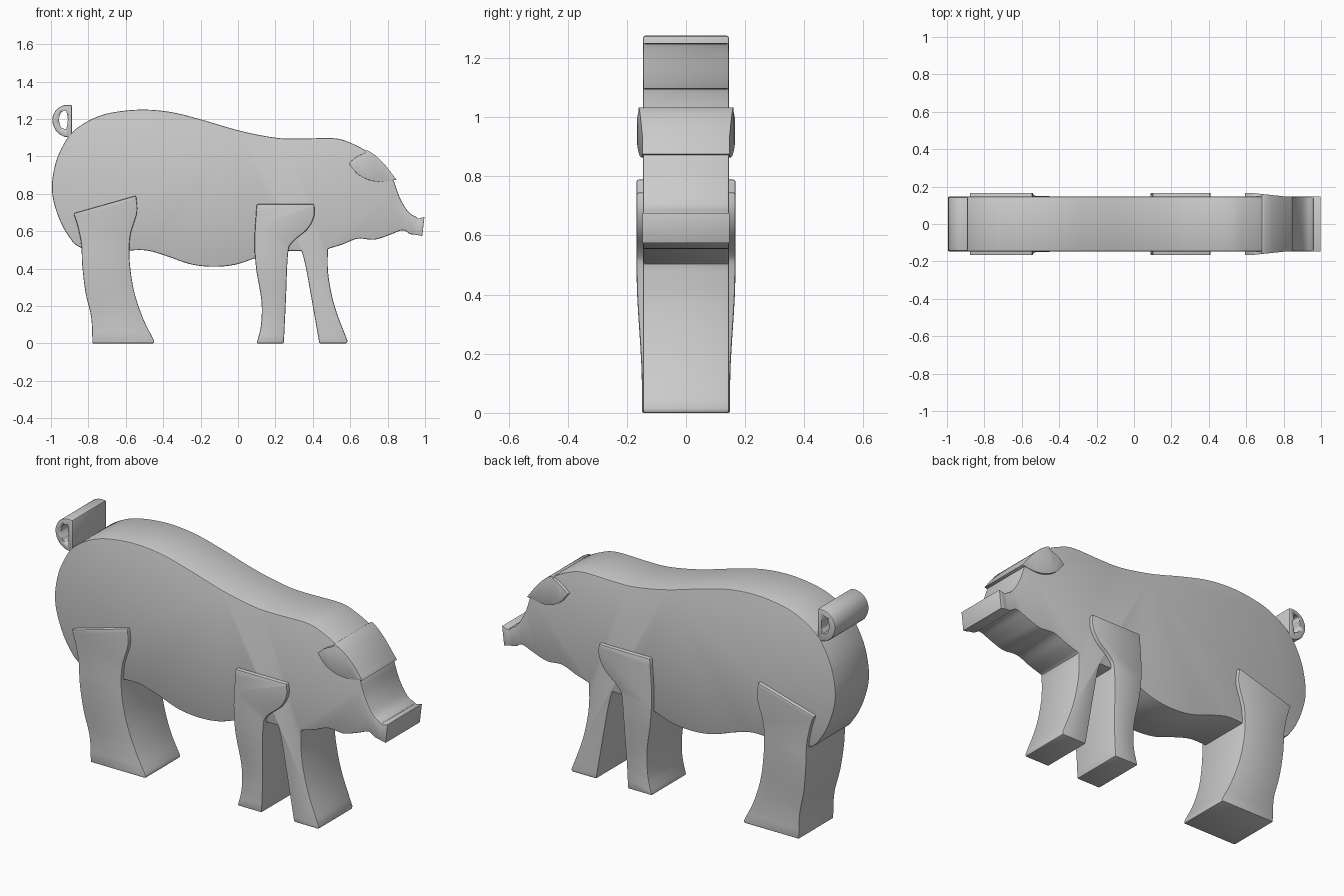
import bpy, bmesh, math
from mathutils import Vector


def spline(pts, steps=5):
    """Smooth open curve through the points (end point left out)."""
    if len(pts) == 2:
        return [Vector(pts[0])]
    p = [Vector(q) for q in pts]
    p = [2 * p[0] - p[1]] + p + [2 * p[-1] - p[-2]]
    out = []
    for i in range(1, len(p) - 2):
        a, b, c, d = p[i - 1:i + 3]
        for k in range(steps):
            t = k / steps
            out.append(0.5 * (2 * b + (c - a) * t + (2 * a - 5 * b + 4 * c - d) * t * t
                              + (3 * b - a - 3 * c + d) * t ** 3))
    return out


def slab(name, curves, half, cuts=(), normal=(0, 0, 1), bevel=0.007):
    """Extrude a closed outline (smooth curves meeting at corners) across y.
    half is a width or a function of (x, z); cuts are planes where it bends."""
    outline = [p for c in curves for p in spline(c)]
    bm = bmesh.new()
    face = bm.faces.new([bm.verts.new((p.x, -1, p.y)) for p in outline])
    ext = bmesh.ops.extrude_face_region(bm, geom=[face])
    for v in ext["geom"]:
        if isinstance(v, bmesh.types.BMVert):
            v.co.y = 1
    for c in cuts:
        geom = bm.verts[:] + bm.edges[:] + bm.faces[:]
        bmesh.ops.bisect_plane(bm, geom=geom, dist=1e-5,
                               plane_co=Vector(normal) * c, plane_no=normal)
    for v in bm.verts:
        v.co.y *= half(v.co.x, v.co.z) if callable(half) else half
    bmesh.ops.recalc_face_normals(bm, faces=bm.faces[:])
    if bevel:
        sharp = [e for e in bm.edges if e.is_manifold and e.calc_face_angle() > 0.6]
        bmesh.ops.bevel(bm, geom=sharp, offset=bevel, segments=2, profile=0.5,
                        affect='EDGES', clamp_overlap=True)
    mesh = bpy.data.meshes.new(name)
    bm.to_mesh(mesh)
    bm.free()
    ob = bpy.data.objects.new(name, mesh)
    bpy.context.collection.objects.link(ob)
    bpy.ops.object.select_all(action='DESELECT')
    ob.select_set(True)
    bpy.context.view_layer.objects.active = ob
    bpy.ops.object.shade_smooth_by_angle(angle=math.radians(32))
    return ob


# Body with head and the forward leg, one flat board
slab("body", [
    [(0.96, 0.58), (0.92, 0.585), (0.88, 0.605), (0.81, 0.58), (0.73, 0.555),
     (0.64, 0.56), (0.56, 0.53), (0.48, 0.505)],
    [(0.48, 0.505), (0.483, 0.365), (0.518, 0.195), (0.585, 0.015)],
    [(0.585, 0.015), (0.583, 0)],
    [(0.583, 0), (0.435, 0)],
    [(0.435, 0), (0.413, 0.125), (0.385, 0.285), (0.36, 0.42), (0.34, 0.495)],
    [(0.34, 0.495), (0.2, 0.49), (0.09, 0.455), (-0.02, 0.42), (-0.14, 0.41),
     (-0.26, 0.425), (-0.39, 0.47), (-0.5, 0.498), (-0.65, 0.495), (-0.835, 0.51),
     (-0.91, 0.58), (-0.965, 0.69), (-0.995, 0.82), (-0.978, 0.955), (-0.935, 1.06),
     (-0.88, 1.135), (-0.79, 1.195), (-0.685, 1.232), (-0.525, 1.25), (-0.365, 1.238),
     (-0.2, 1.198), (0.01, 1.137), (0.2, 1.1), (0.33, 1.095), (0.51, 1.097),
     (0.6, 1.073), (0.7, 1.02), (0.78, 0.95), (0.835, 0.865)],
    [(0.835, 0.865), (0.865, 0.78), (0.91, 0.705), (0.96, 0.672)],
    [(0.96, 0.672), (0.96, 0.58)],
], 0.146)

# Snout plate
slab("snout", [
    [(0.948, 0.678), (0.965, 0.668), (0.997, 0.677)],
    [(0.997, 0.677), (0.985, 0.574)],
    [(0.985, 0.574), (0.948, 0.582)],
    [(0.948, 0.582), (0.948, 0.678)],
], 0.147, bevel=0.005)


# Leg boards stand proud of the body and thin towards the feet
def leg_half(x, z):
    t = min(max((z - 0.08) / 0.4, 0), 1)
    return 0.149 + 0.018 * t * t * (3 - 2 * t)


levels = [0.08, 0.16, 0.24, 0.32, 0.4, 0.48]
slab("hind_leg", [
    [(-0.88, 0.695), (-0.545, 0.79)],
    [(-0.545, 0.79), (-0.54, 0.70), (-0.575, 0.58), (-0.58, 0.45), (-0.557, 0.285),
     (-0.508, 0.135), (-0.447, 0.012)],
    [(-0.447, 0.012), (-0.45, 0)],
    [(-0.45, 0), (-0.778, 0)],
    [(-0.778, 0), (-0.785, 0.14), (-0.815, 0.27), (-0.833, 0.42), (-0.838, 0.53),
     (-0.858, 0.63), (-0.88, 0.695)],
], leg_half, levels)

slab("front_leg", [
    [(0.1, 0.745), (0.407, 0.745)],
    [(0.407, 0.745), (0.407, 0.68), (0.37, 0.61), (0.29, 0.54), (0.267, 0.475),
     (0.256, 0.23), (0.245, 0)],
    [(0.245, 0), (0.1, 0)],
    [(0.1, 0), (0.123, 0.1), (0.125, 0.23), (0.097, 0.4), (0.088, 0.55), (0.1, 0.745)],
], leg_half, levels)

# Ears: a board across the head, thinning forward
slab("ears", [
    [(0.592, 0.962), (0.63, 0.995), (0.68, 1.02)],
    [(0.68, 1.02), (0.69, 1.032), (0.735, 1.005), (0.79, 0.95), (0.847, 0.875)],
    [(0.847, 0.875), (0.77, 0.864), (0.705, 0.872), (0.64, 0.905), (0.592, 0.962)],
], lambda x, z: 0.166 - 0.018 * min(max((x - 0.63) / 0.17, 0), 1),
    [0.63, 0.8], (1, 0, 0), 0.005)

# Curled tail with a hole running through it
tail = slab("tail", [
    [(-0.888, 1.275), (-0.888, 1.1)],
    [(-0.888, 1.1), (-0.935, 1.108), (-0.975, 1.14), (-0.993, 1.195), (-0.975, 1.245),
     (-0.935, 1.272), (-0.888, 1.275)],
], 0.145)
hole = slab("tail_hole_cutter", [
    [(-0.918, 1.245), (-0.91, 1.195), (-0.918, 1.145)],
    [(-0.918, 1.145), (-0.945, 1.155), (-0.957, 1.195), (-0.945, 1.235), (-0.918, 1.245)],
], 0.3, bevel=0)
cut = tail.modifiers.new("hole", 'BOOLEAN')
cut.object = hole
cut.operation = 'DIFFERENCE'
cut.solver = 'EXACT'
hole.hide_render = True
hole.hide_set(True)
